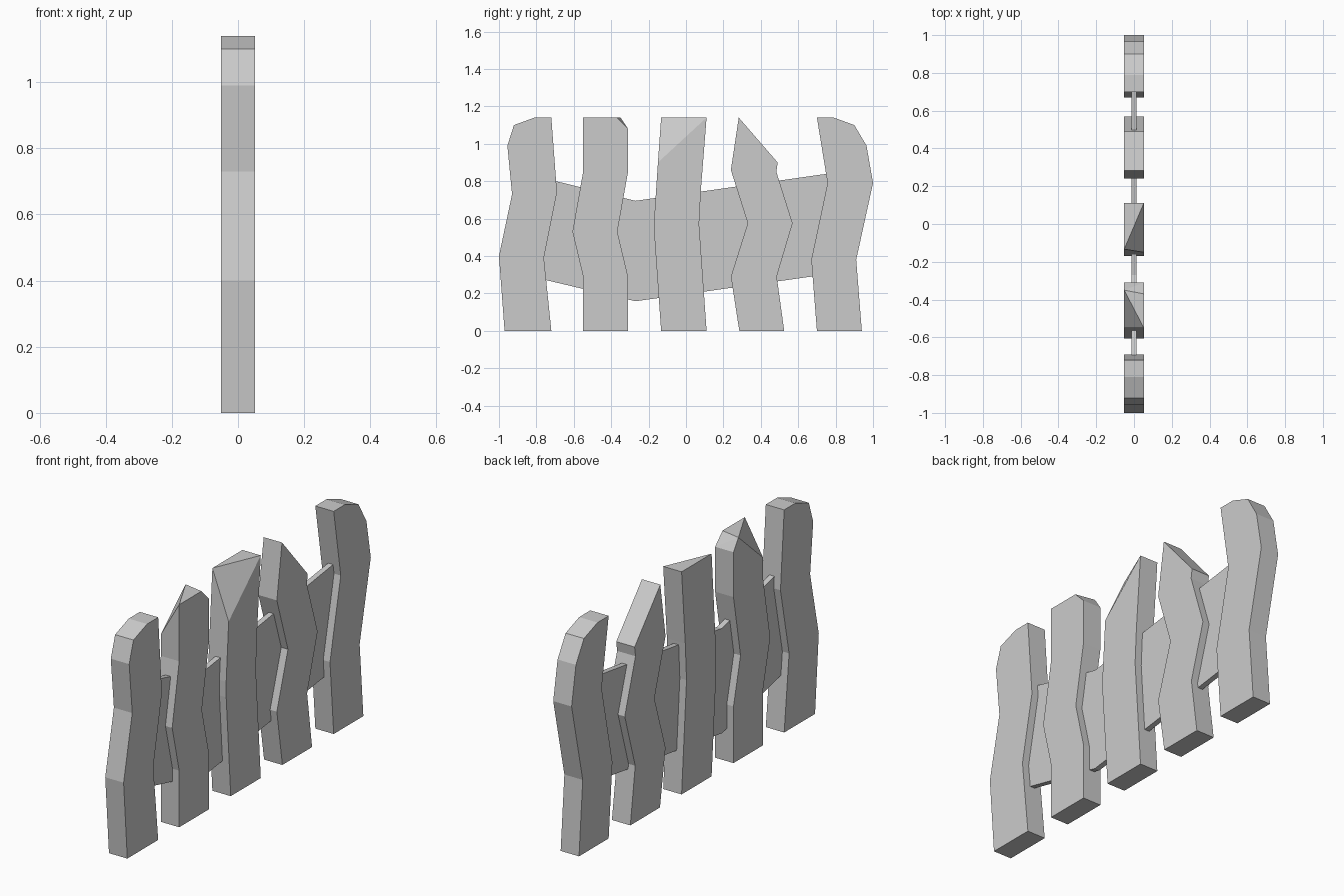
import bpy
import bmesh
from mathutils import Vector

cube = bpy.data.objects.get("Cube")
if cube:
    bpy.data.objects.remove(cube, do_unlink=True)

# Single flat grey for the whole fence
grey = bpy.data.materials.new("light_grey")
grey.use_nodes = True
color = (0.6, 0.6, 0.6, 1)
grey.diffuse_color = color
grey.node_tree.nodes["Principled BSDF"].inputs["Base Color"].default_value = color

TOP = 1.14
HALF = 0.052   # half thickness of a plank
RAIL = 0.014   # half thickness of the rail


def plank(name, profile, half=HALF, cuts=()):
    """Extrude a (y, z) profile along x, then slice off chips above each cut plane."""
    bm = bmesh.new()
    face = bm.faces.new([bm.verts.new((-half, y, z)) for y, z in profile])
    moved = bmesh.ops.extrude_face_region(bm, geom=[face])["geom"]
    verts = [v for v in moved if isinstance(v, bmesh.types.BMVert)]
    bmesh.ops.translate(bm, verts=verts, vec=(2 * half, 0, 0))
    for a, b, c in cuts:
        a, b, c = Vector(a), Vector(b), Vector(c)
        normal = (b - a).cross(c - a).normalized()
        if normal.z < 0:
            normal = -normal
        geom = bm.verts[:] + bm.edges[:] + bm.faces[:]
        bmesh.ops.bisect_plane(bm, geom=geom, dist=1e-4, plane_co=a,
                               plane_no=normal, clear_outer=True)
        bmesh.ops.remove_doubles(bm, verts=bm.verts[:], dist=1e-4)
        bmesh.ops.holes_fill(bm, edges=[e for e in bm.edges if e.is_boundary], sides=0)
    bmesh.ops.recalc_face_normals(bm, faces=bm.faces[:])
    mesh = bpy.data.meshes.new(name)
    bm.to_mesh(mesh)
    bm.free()
    mesh.materials.append(grey)
    obj = bpy.data.objects.new(name, mesh)
    bpy.context.collection.objects.link(obj)
    return obj


# Front end plank, rounded on its outer top corner
plank("front_end_plank", [
    (-.97, 0), (-.72, 0), (-.76, .39), (-.69, .74), (-.72, TOP),
    (-.81, TOP), (-.92, 1.1), (-.955, .99), (-.93, .73), (-1, .4)])

# Second plank with a chipped corner and a small rear slope
peak = (-HALF, -.35, TOP)
slope_end = (HALF, -.31, 1.08)
plank("chipped_plank", [
    (-.55, 0), (-.31, 0), (-.31, .29), (-.367, .53), (-.31, .85), (-.31, TOP),
    (-.55, TOP), (-.55, .85), (-.607, .53), (-.55, .29)],
    cuts=[((HALF, -.55, TOP), peak, (-HALF, -.55, .96)),
          (peak, slope_end, (-HALF, -.31, 1.08)),
          ((HALF, -.37, TOP), peak, slope_end)])

# Middle plank with one large slanted chip
plank("middle_plank", [
    (-.133, 0), (.11, 0), (.07, .57), (.08, .76), (.11, TOP),
    (-.133, TOP), (-.15, .9), (-.17, .6), (-.17, .52)],
    cuts=[((HALF, -.15, .9), (HALF, .11, TOP), (-HALF, -.133, TOP))])

# Fourth plank, sawn to a point
plank("pointed_plank", [
    (.285, 0), (.525, 0), (.485, .29), (.57, .575), (.483, .85), (.49, .9),
    (.282, TOP), (.24, .86), (.33, .575), (.24, .29)])

# Back end plank, rounded on its outer top corner
plank("back_end_plank", [
    (.7, 0), (.94, 0), (.91, .38), (1, .79), (.965, .99), (.9, 1.1),
    (.79, TOP), (.7, TOP), (.757, .79), (.67, .38)])

# Broad thin board behind the gaps, sagging near the front
plank("cross_board", [
    (-.85, .295), (-.27, .158), (.85, .315),
    (.85, .853), (-.27, .695), (-.85, .838)], half=RAIL)
